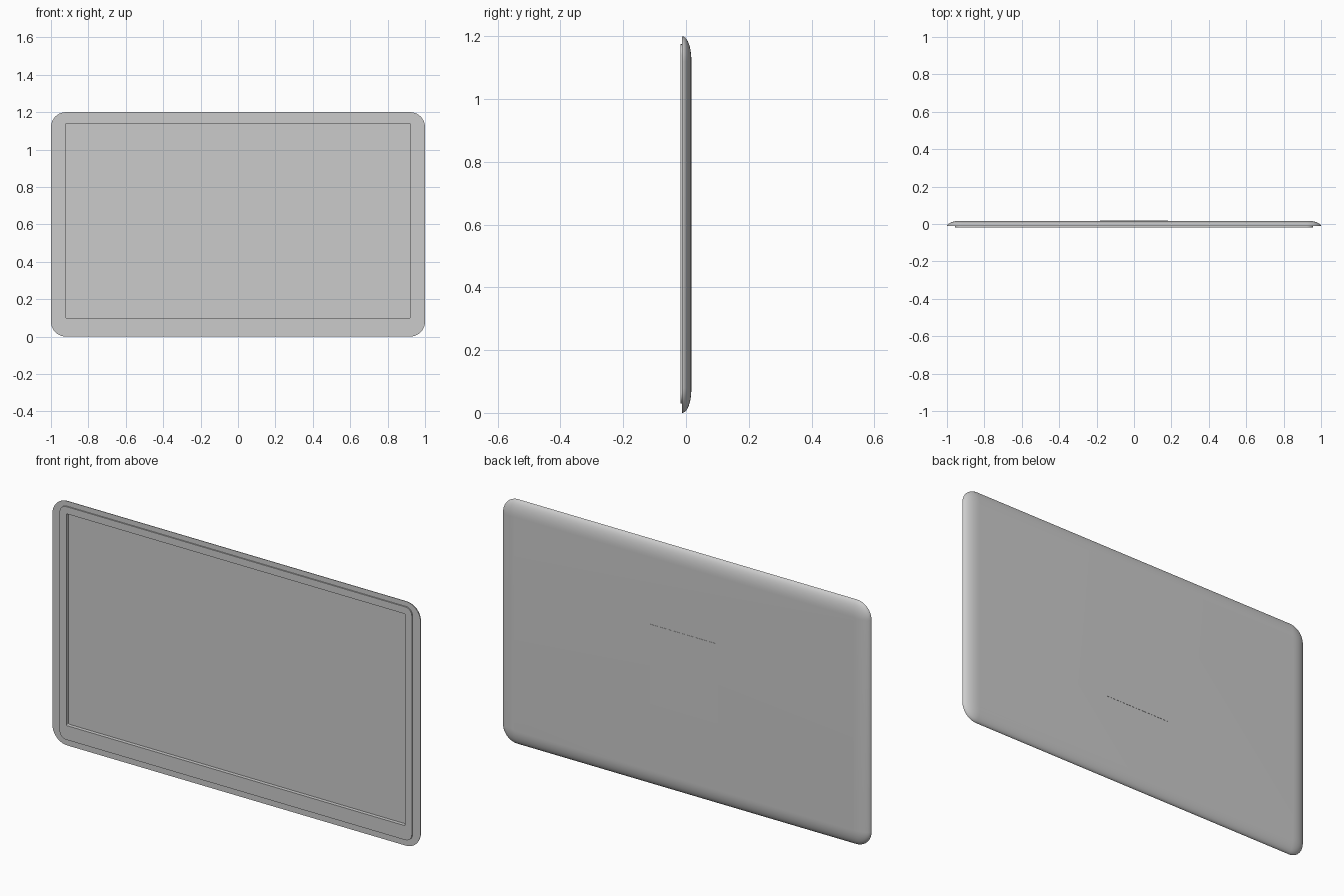
import bpy, bmesh, math

if "Cube" in bpy.data.objects:
    bpy.data.objects.remove(bpy.data.objects["Cube"], do_unlink=True)

grey = bpy.data.materials.new("plain_grey")
grey.use_nodes = True
grey.diffuse_color = (0.6, 0.6, 0.6, 1)
grey.node_tree.nodes["Principled BSDF"].inputs["Base Color"].default_value = (0.6, 0.6, 0.6, 1)

WIDTH, HEIGHT = 1.0, 0.6      # half sizes of the lid
MID = 0.6                     # height of its centre
RIM, BACK, FRONT = -0.012, 0.018, -0.018
CORNER, ROUND = 0.08, 0.075   # corner radius and width of the curved back edge
STEPS = 10


def ring(half_x, z_low, z_high, radius, y):
    """Points of a rounded rectangle facing the front."""
    points = []
    centres = [(half_x, z_high), (-half_x, z_high), (-half_x, z_low), (half_x, z_low)]
    for quarter, (x, z) in enumerate(centres):
        cx = x - math.copysign(radius, x)
        cz = z - radius if z == z_high else z + radius
        for i in range(STEPS + 1):
            a = math.pi / 2 * (quarter + i / STEPS)
            points.append((cx + radius * math.cos(a), y, cz + radius * math.sin(a)))
    return points


def loft(name, rings, cap_start=False, cap_end=False, closed=False):
    """Bridge matching rings in order, with optional caps."""
    bm = bmesh.new()
    loops = [[bm.verts.new(p) for p in r] for r in rings]
    pairs = list(zip(loops, loops[1:]))
    if closed:
        pairs.append((loops[-1], loops[0]))
    for a, b in pairs:
        for i in range(len(a)):
            j = (i + 1) % len(a)
            bm.faces.new((a[i], a[j], b[j], b[i]))
    if cap_start:
        bm.faces.new(loops[0])
    if cap_end:
        bm.faces.new(loops[-1])
    bmesh.ops.recalc_face_normals(bm, faces=bm.faces)
    mesh = bpy.data.meshes.new(name)
    bm.to_mesh(mesh)
    bm.free()
    mesh.materials.append(grey)
    obj = bpy.data.objects.new(name, mesh)
    bpy.context.collection.objects.link(obj)
    bpy.ops.object.select_all(action="DESELECT")
    obj.select_set(True)
    bpy.context.view_layer.objects.active = obj
    bpy.ops.object.shade_smooth_by_angle(angle=math.radians(35))
    return obj


# Back shell: flat back, elliptical edge down to the rim, flat rim in front
shell = []
for i in range(STEPS + 1):
    a = math.pi / 2 * i / STEPS
    inset = ROUND * (1 - math.sin(a))
    y = RIM + (BACK - 0.001 - RIM) * math.cos(a)
    shell.append(ring(WIDTH - inset, MID - HEIGHT + inset, MID + HEIGHT - inset,
                      CORNER - inset, y))
# Rim turns in to meet the bezel, then drops to the screen
shell.append(ring(0.95, 0.04, 1.17, 0.03, RIM))
shell.append(ring(0.93, 0.09, 1.15, 0.01, RIM))
shell.append(ring(0.93, 0.09, 1.15, 0.01, 0.004))
loft("back_shell", shell, cap_start=True, cap_end=True)

# Raised bezel around the recessed screen
OPENING = (0.92, 0.10, 1.14, 0.004)
OUTSIDE = (0.957, 0.03, 1.175, 0.035)
loft("screen_bezel", [ring(*OUTSIDE, RIM), ring(*OUTSIDE, FRONT),
                      ring(*OPENING, FRONT), ring(*OPENING, 0.002)])

# Screen at the bottom of the recess
SCREEN = (0.925, 0.095, 1.145, 0.004)
loft("screen", [ring(*SCREEN, 0.0), ring(*SCREEN, 0.003)], cap_start=True, cap_end=True)

# Square plate on the back
PLATE = (0.183, MID - 0.195, MID + 0.195, 0.001)
loft("back_plate", [ring(*PLATE, BACK - 0.003), ring(*PLATE, BACK)],
     cap_start=True, cap_end=True)
